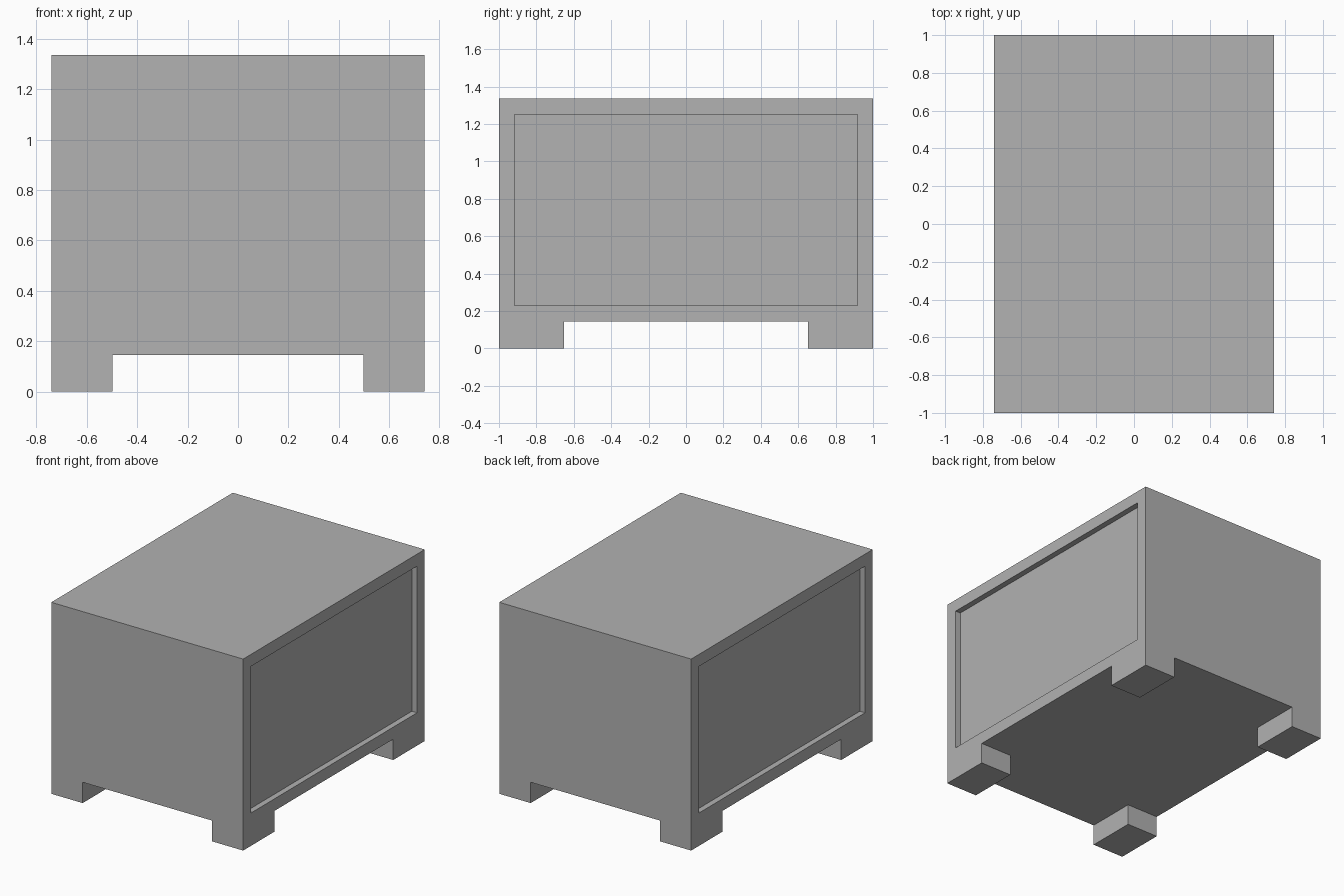
import bpy
import bmesh
from mathutils import Matrix, Vector

WIDTH, LENGTH, TOP = 1.48, 2.0, 1.335
FOOT_X, FOOT_Y, FOOT_H = 0.242, 0.347, 0.145
BORDER, RECESS = 0.084, 0.04

default = bpy.data.objects.get("Cube")
if default:
    bpy.data.objects.remove(default, do_unlink=True)

grey = bpy.data.materials.new("plain_grey")
grey.use_nodes = True
colour = (0.445, 0.445, 0.445, 1)
grey.diffuse_color = colour
grey.node_tree.nodes["Principled BSDF"].inputs["Base Color"].default_value = colour


def extrude(bm, faces, offset):
    """Extrude a set of faces along an offset."""
    result = bmesh.ops.extrude_face_region(bm, geom=faces)
    verts = [g for g in result["geom"] if isinstance(g, bmesh.types.BMVert)]
    bmesh.ops.translate(bm, verts=verts, vec=offset)
    old = [f for f in faces if f.is_valid]
    if old:
        bmesh.ops.delete(bm, geom=old, context="FACES")


# Cabinet body
bm = bmesh.new()
height = TOP - FOOT_H
bmesh.ops.create_cube(bm, size=1, matrix=Matrix.Translation((0, 0, FOOT_H + height / 2))
                      @ Matrix.Diagonal((WIDTH, LENGTH, height, 1)))

# Recessed panels on both long sides
for side in (-1, 1):
    panel = [f for f in bm.faces if f.normal.x * side > 0.9]
    bmesh.ops.inset_region(bm, faces=panel, thickness=BORDER, use_even_offset=True)
    extrude(bm, panel, Vector((-side * RECESS, 0, 0)))
    bm.normal_update()

# Divide the underside and pull the corner feet down
inner = (WIDTH / 2 - FOOT_X, LENGTH / 2 - FOOT_Y)
for axis in (0, 1):
    for side in (-1, 1):
        under = [f for f in bm.faces if f.normal.z < -0.9
                 and abs(f.calc_center_median().z - FOOT_H) < 0.001]
        edges = list({e for f in under for e in f.edges})
        verts = list({v for f in under for v in f.verts})
        point, normal = Vector(), Vector()
        point[axis], normal[axis] = side * inner[axis], 1
        bmesh.ops.bisect_plane(bm, geom=verts + edges + under,
                               plane_co=point, plane_no=normal)
        bm.normal_update()

corners = []
for f in bm.faces:
    c = f.calc_center_median()
    if (f.normal.z < -0.9 and abs(c.z - FOOT_H) < 0.001
            and abs(c.x) > inner[0] and abs(c.y) > inner[1]):
        corners.append(f)
extrude(bm, corners, Vector((0, 0, -FOOT_H)))

# Clean flat outer faces
bmesh.ops.recalc_face_normals(bm, faces=bm.faces)
bmesh.ops.dissolve_limit(bm, angle_limit=0.01, verts=bm.verts, edges=bm.edges)
mesh = bpy.data.meshes.new("cabinet_with_feet")
bm.to_mesh(mesh)
bm.free()
mesh.materials.append(grey)
cabinet = bpy.data.objects.new("cabinet_with_feet", mesh)
bpy.context.collection.objects.link(cabinet)
